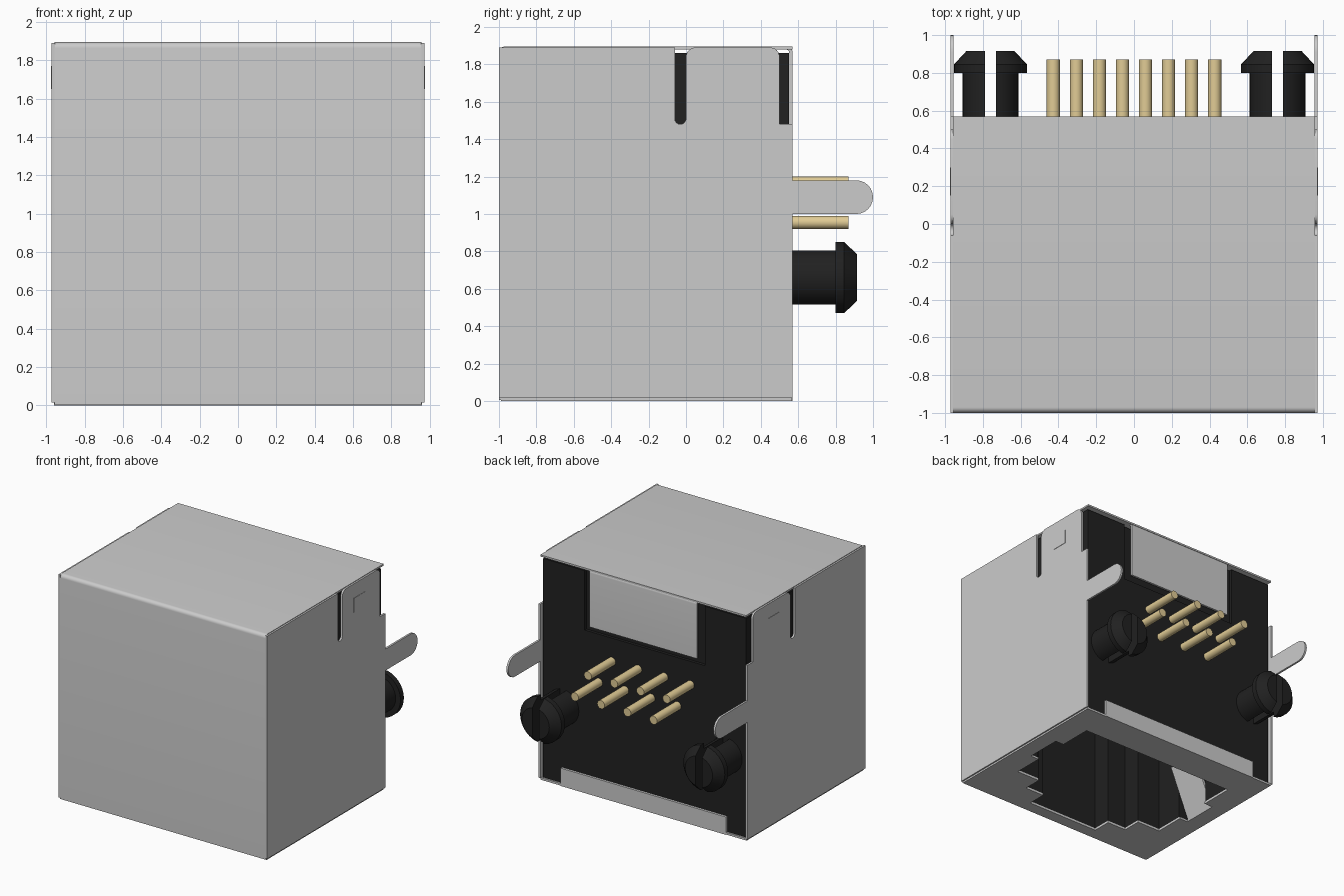
import bpy, bmesh
from math import cos, sin, pi
from mathutils import Vector

if "Cube" in bpy.data.objects:
    bpy.data.objects.remove(bpy.data.objects["Cube"])


def material(name, rgb):
    m = bpy.data.materials.new(name)
    m.diffuse_color = (*rgb, 1)
    m.use_nodes = True
    m.node_tree.nodes["Principled BSDF"].inputs["Base Color"].default_value = m.diffuse_color
    return m


BLACK = material("black_plastic", (0.015, 0.015, 0.015))
GOLD = material("gold_contact", (0.75, 0.6, 0.3))


def finish(bm, name, mat=None):
    bmesh.ops.recalc_face_normals(bm, faces=bm.faces)
    me = bpy.data.meshes.new(name)
    bm.to_mesh(me)
    bm.free()
    ob = bpy.data.objects.new(name, me)
    bpy.context.collection.objects.link(ob)
    if mat:
        me.materials.append(mat)
    return ob


def prism(name, pts, axis, lo, hi, mat=None):
    """Extrude a 2D outline along one axis; outline uses the other two axes in order."""
    place = {'x': lambda a, b, t: (t, a, b),
             'y': lambda a, b, t: (a, t, b),
             'z': lambda a, b, t: (a, b, t)}[axis]
    bm = bmesh.new()
    low = [bm.verts.new(place(a, b, lo)) for a, b in pts]
    high = [bm.verts.new(place(a, b, hi)) for a, b in pts]
    bm.faces.new(low)
    bm.faces.new(high)
    n = len(pts)
    for i in range(n):
        j = (i + 1) % n
        bm.faces.new((low[i], low[j], high[j], high[i]))
    return finish(bm, name, mat)


def box(name, x, y, z, mat=None):
    return prism(name, [(x[0], y[0]), (x[1], y[0]), (x[1], y[1]), (x[0], y[1])], 'z', *z, mat)


def lathe_y(name, profile, cx, cz, mat, n=32):
    """Closed solid of revolution about a y-parallel axis; profile is (radius, y)."""
    bm = bmesh.new()
    rings = [[bm.verts.new((cx + r * cos(2 * pi * i / n), y, cz + r * sin(2 * pi * i / n)))
              for i in range(n)] for r, y in profile]
    for a, b in zip(rings, rings[1:]):
        for i in range(n):
            j = (i + 1) % n
            bm.faces.new((a[i], a[j], b[j], b[i]))
    bm.faces.new(rings[0])
    bm.faces.new(rings[-1])
    return finish(bm, name, mat)


def cut(ob, *cutters):
    bpy.context.view_layer.objects.active = ob
    for c in cutters:
        m = ob.modifiers.new("cut", 'BOOLEAN')
        m.operation, m.solver, m.object = 'DIFFERENCE', 'EXACT', c
        bpy.ops.object.modifier_apply(modifier=m.name)
    for c in cutters:
        bpy.data.objects.remove(c)


def smooth(ob):
    bpy.ops.object.select_all(action='DESELECT')
    ob.select_set(True)
    bpy.context.view_layer.objects.active = ob
    bpy.ops.object.shade_smooth_by_angle(angle=0.55)


def arc(cx, cy, r, a0, a1, n=8):
    return [(cx + r * cos(a0 + (a1 - a0) * i / n), cy + r * sin(a0 + (a1 - a0) * i / n))
            for i in range(n + 1)]


def mirrored(half):
    return half + [(-x, y) for x, y in reversed(half)]


# Stepped plug opening; the shell version has side notches for the springs
steps = [(.74, -.57), (.52, -.57), (.52, -.73), (.34, -.73), (.34, -.89)]
cavity = mirrored([(.74, .29)] + steps)
opening = mirrored([(.74, .29), (.74, 0), (.82, 0), (.82, -.31), (.74, -.31)] + steps)

# Black housing with plug cavity, spring pockets and rear flap recess
housing = box("housing", (-.945, .945), (-.98, .55), (.018, 1.86), BLACK)
cut(housing,
    prism("cavity_cutter", cavity, 'z', -.1, 1.45),
    box("pocket_cutter", (-.84, .84), (-.32, .01), (-.1, .5)),
    box("recess_cutter", (-.56, .56), (.525, .7), (1.36, 2)))

# Front and top sheet, bent as one piece
bend = (arc(-.97, 1.865, .03, pi, pi / 2, 6) + [(.57, 1.895), (.57, 1.88)]
        + arc(-.97, 1.865, .015, pi / 2, pi, 6) + [(-.985, .005), (-1, .005)])
smooth(prism("front_top_sheet", bend, 'x', -.957, .957))

# Rear flap hanging from the top sheet
smooth(prism("rear_top_flap",
             arc(.54, 1.865, .03, pi / 2, 0, 6) + [(.57, 1.41), (.552, 1.41)]
             + arc(.54, 1.865, .012, 0, pi / 2, 6), 'x', -.5, .5))

# Bottom sheet with the opening, and its rear flap
bottom = box("bottom_sheet", (-.96, .96), (-.99, .565), (0, .018))
cut(bottom, prism("opening_cutter", opening, 'z', -.1, .1))
box("rear_bottom_flap", (-.77, .77), (.55, .57), (0, .15))

# Side sheet outline: leg, clip tab with rounded corners, slots
side = ([(-1, .015), (.57, .015), (.57, 1.0)]
        + arc(.91, 1.09, .09, -pi / 2, pi / 2, 12)
        + [(.57, 1.18), (.57, 1.48), (.5, 1.48)]
        + arc(.45, 1.84, .05, 0, pi / 2, 6)
        + arc(.05, 1.84, .05, pi / 2, pi, 6)
        + arc(-.03, 1.51, .03, 0, -pi, 8)
        + [(-.06, 1.89), (-1, 1.89)])

for s, label in ((1, "right"), (-1, "left")):
    smooth(prism(label + "_side_sheet", side, 'x', s * .955, s * .972))
    # Small pressed dimple on the clip tab
    box(label + "_dimple", sorted((s * .96, s * .975)), (.15, .3), (1.65, 1.77))
    # Grounding spring folded into the opening
    prism(label + "_spring", [(s * .82, 0), (s * .84, .005), (s * .66, .43), (s * .64, .43)],
          'y', -.3, -.01)
    # Split mounting peg
    peg = lathe_y(label + "_peg", [(.148, .5), (.148, .8), (.193, .8), (.193, .845), (.128, .915)],
                  s * .76, .66, BLACK)
    cut(peg, box("slot_cutter", (s * .76 - .03, s * .76 + .03), (.55, 1), (.4, .9)))
    smooth(peg)

# Solder pins in two staggered rows, each with a slanted contact in the cavity
for i in range(8):
    x = -.427 + .122 * i
    z = 1.165 if i % 2 == 0 else .955
    smooth(lathe_y(f"pin_{i + 1}", [(.035, .5), (.035, .87)], x, z, GOLD, 20))
    prism(f"contact_{i + 1}", [(.32, .22), (.26, .22), (-.04, 1.0), (-.01, 1.02), (.27, .25), (.32, .25)],
          'x', x - .025, x + .025, GOLD)
